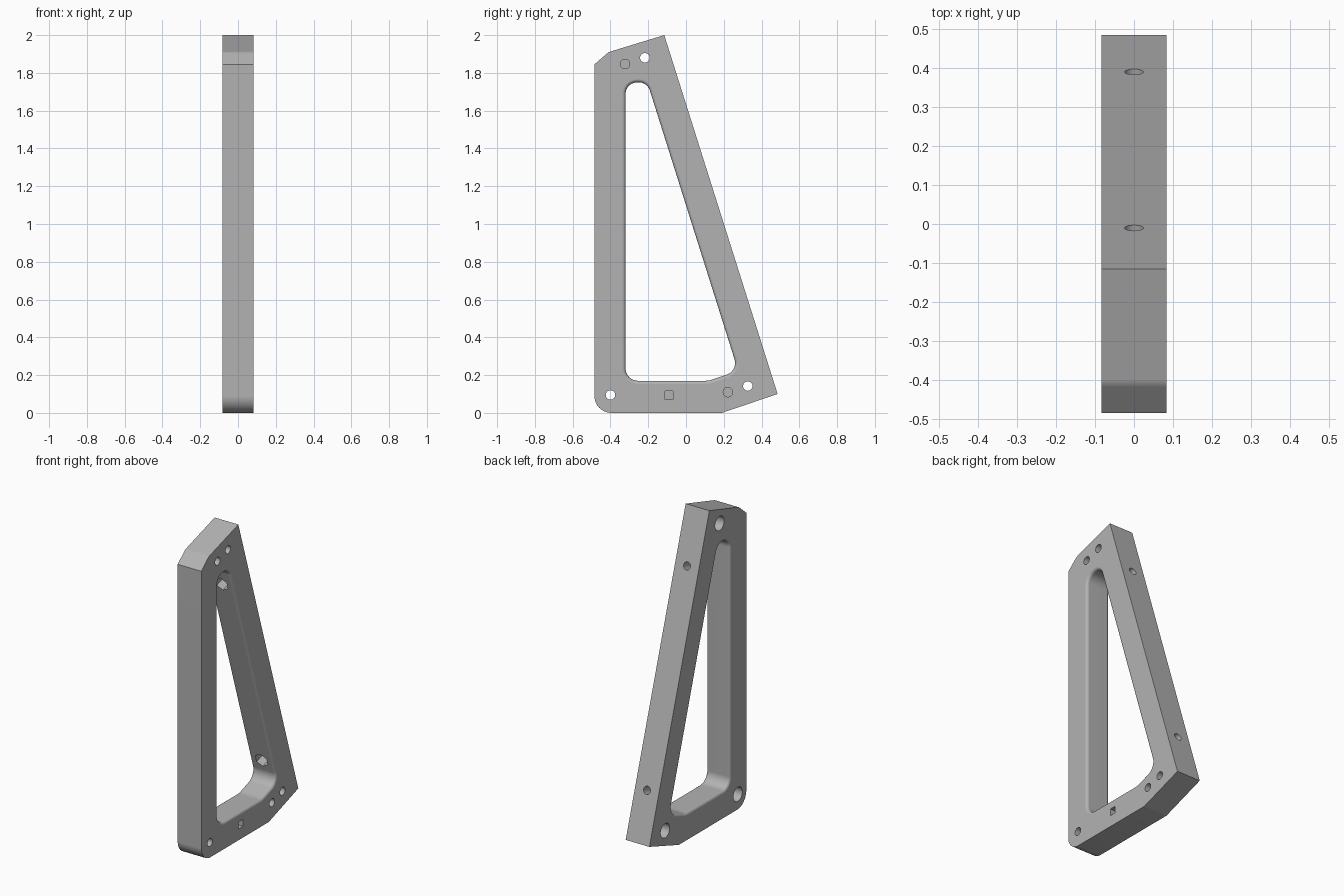
import bpy, bmesh, math
from mathutils import Vector, Matrix

if "Cube" in bpy.data.objects:
    bpy.data.objects.remove(bpy.data.objects["Cube"], do_unlink=True)

HALF = 0.083      # half the bracket thickness
FILLET = 0.018    # edge rounding
SLOPE = Vector((0, 0.954, 0.301)).normalized()   # outward normal of the sloping back

grey = bpy.data.materials.new("plain_grey")
grey.use_nodes = True
grey.diffuse_color = (0.45, 0.45, 0.45, 1)
grey.node_tree.nodes["Principled BSDF"].inputs["Base Color"].default_value = (0.45, 0.45, 0.45, 1)


def rounded(corners, steps=10):
    """Round a counter-clockwise convex outline; return (point, outward normal) pairs."""
    out = []
    for i, (y, z, r) in enumerate(corners):
        p = Vector((y, z))
        a = (Vector(corners[i - 1][:2]) - p).normalized()
        b = (Vector(corners[(i + 1) % len(corners)][:2]) - p).normalized()
        if r == 0:
            out.append((p, -(a + b).normalized()))
            continue
        half = a.angle(b) / 2
        centre = p + (a + b).normalized() * r / math.sin(half)
        n0 = Vector((-a.y, a.x)) * -1
        n0 = n0 if n0.dot(p - centre) > 0 else -n0
        start, sweep = math.atan2(n0.y, n0.x), math.pi - 2 * half
        for k in range(steps + 1):
            t = start + sweep * k / steps
            n = Vector((math.cos(t), math.sin(t)))
            out.append((centre + n * r, n))
    return out


def loft(outline, sections):
    """Skin an outline through (x, outward offset) sections and cap the ends."""
    bm = bmesh.new()
    rings = [[bm.verts.new((x, *(p + n * d))) for p, n in outline] for x, d in sections]
    for r0, r1 in zip(rings, rings[1:]):
        for i in range(len(r0)):
            bm.faces.new((r0[i - 1], r0[i], r1[i], r1[i - 1]))
    bm.faces.new(rings[0])
    bm.faces.new(rings[-1])
    bmesh.ops.recalc_face_normals(bm, faces=bm.faces)
    return bm


def make_object(name, bm):
    mesh = bpy.data.meshes.new(name)
    bm.to_mesh(mesh)
    bm.free()
    obj = bpy.data.objects.new(name, mesh)
    bpy.context.collection.objects.link(obj)
    mesh.materials.append(grey)
    return obj


def drill(a, b, radius, sides=32):
    """Prism-shaped cutter running from a to b."""
    a, b = Vector(a), Vector(b)
    bm = bmesh.new()
    turn = (b - a).to_track_quat('Z', 'Y').to_matrix().to_4x4()
    if sides == 4:
        turn = turn @ Matrix.Rotation(math.pi / 4, 4, 'Z')
    bmesh.ops.create_cone(bm, cap_ends=True, segments=sides, radius1=radius, radius2=radius,
                          depth=(b - a).length, matrix=Matrix.Translation((a + b) / 2) @ turn)
    return make_object("cutter", bm)


# Solid body
outer = rounded([(-0.485, 0, 0.09), (0.19, 0, 0), (0.485, 0.10, 0),
                 (-0.115, 2.0, 0), (-0.41, 1.91, 0.05), (-0.485, 1.845, 0)])
bm = loft(outer, [(-HALF, 0), (HALF, 0)])


def is_soft(edge):
    u, v = (w.co for w in edge.verts)
    if abs(u.x - v.x) > 0.01:
        return False
    m = (u + v) / 2
    low = m.z < 0.095 and m.y < 0.18
    front = m.y < -0.48
    chamfer = m.x > 0 and m.y < -0.43 and m.z > 1.8
    return low or front or chamfer


bmesh.ops.bevel(bm, geom=[e for e in bm.edges if is_soft(e)], offset=FILLET,
                offset_type='OFFSET', segments=4, profile=0.5, affect='EDGES', clamp_overlap=True)
bracket = make_object("bracket_frame", bm)

# Window cutter, flared at both ends to round the rim
inner = rounded([(-0.32, 0.17, 0.065), (0.12, 0.17, 0.12), (0.276, 0.223, 0.065),
                 (-0.205, 1.75, 0.062), (-0.32, 1.75, 0.062)])
angles = [math.radians(a) for a in (0, 22.5, 45, 67.5, 90)]
flare = [(HALF - FILLET * (1 - math.sin(a)), FILLET * (1 - math.cos(a))) for a in angles]
sections = flare + [(HALF + 0.02, FILLET)]
cutters = [make_object("cutter", loft(inner, [(-x, d) for x, d in reversed(sections)] + sections))]

# Mounting holes through the side, counterbored on the right-hand face
for y, z in ((-0.40, 0.095), (0.327, 0.142), (-0.218, 1.88)):
    cutters.append(drill((-0.2, y, z), (0.2, y, z), 0.025))
    cutters.append(drill((-0.2, y, z), (-0.01, y, z), 0.045))

# Blind pin holes and square pocket
for y, z in ((0.222, 0.11), (-0.323, 1.847)):
    cutters.append(drill((0.0, y, z), (0.2, y, z), 0.025))
cutters.append(drill((0.04, -0.09, 0.093), (0.2, -0.09, 0.093), 0.031, 4))

# Bolt holes through the sloping bar with hexagonal nut pockets inside
for y, z in ((0.39, 0.40), (-0.01, 1.668)):
    p = Vector((0, y, z))
    cutters.append(drill(p + SLOPE * 0.1, p - SLOPE * 0.2, 0.024))
    cutters.append(drill(p - SLOPE * 0.1, p - SLOPE * 0.2, 0.045, 6))

for c in cutters:
    c.hide_render = True
    mod = bracket.modifiers.new("cut", 'BOOLEAN')
    mod.operation, mod.solver, mod.object = 'DIFFERENCE', 'EXACT', c

# Bake the cuts and drop the cutters
bpy.context.view_layer.update()
deps = bpy.context.evaluated_depsgraph_get()
mesh = bpy.data.meshes.new_from_object(bracket.evaluated_get(deps))
bracket.modifiers.clear()
bracket.data = mesh
mesh.name = "bracket_frame"
mesh.materials.clear()
mesh.materials.append(grey)
for poly in mesh.polygons:
    poly.material_index = 0
for c in cutters:
    bpy.data.objects.remove(c, do_unlink=True)

# Smooth fillets, crisp corners
bpy.ops.object.select_all(action='DESELECT')
bracket.select_set(True)
bpy.context.view_layer.objects.active = bracket
bpy.ops.object.shade_smooth_by_angle(angle=math.radians(30))
weighted = bracket.modifiers.new("weighted_normals", 'WEIGHTED_NORMAL')
weighted.keep_sharp = True
